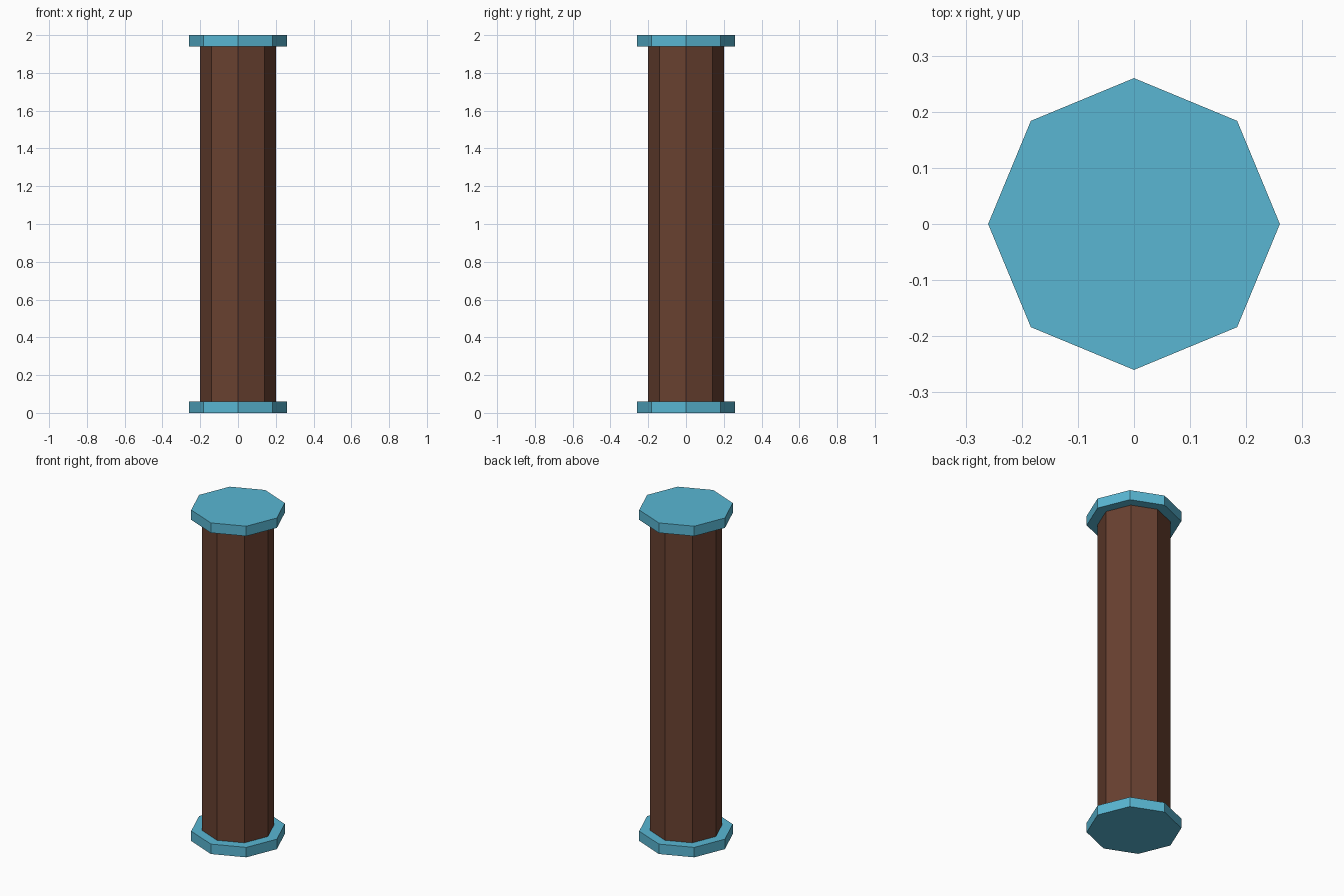
import bpy
import math

if "Cube" in bpy.data.objects:
    bpy.data.objects.remove(bpy.data.objects["Cube"])

SIDES = 8


def material(name, color):
    mat = bpy.data.materials.new(name)
    mat.diffuse_color = (*color, 1.0)
    mat.use_nodes = True
    mat.node_tree.nodes["Principled BSDF"].inputs["Base Color"].default_value = mat.diffuse_color
    return mat


def prism(name, radius, z0, z1, mat):
    # Octagonal prism with corners on the x and y axes
    bpy.ops.mesh.primitive_cylinder_add(
        vertices=SIDES, radius=radius, depth=z1 - z0,
        location=(0, 0, (z0 + z1) / 2))
    obj = bpy.context.object
    obj.name = name
    obj.data.materials.append(mat)
    return obj


wood = material("dark_wood", (0.14, 0.052, 0.03))
blue = material("blue_trim", (0.1, 0.47, 0.65))

# Column shaft between two wider end plates
prism("shaft", 0.20, 0.06, 1.94, wood)
prism("base_plate", 0.26, 0.0, 0.06, blue)
prism("top_plate", 0.26, 1.94, 2.0, blue)
